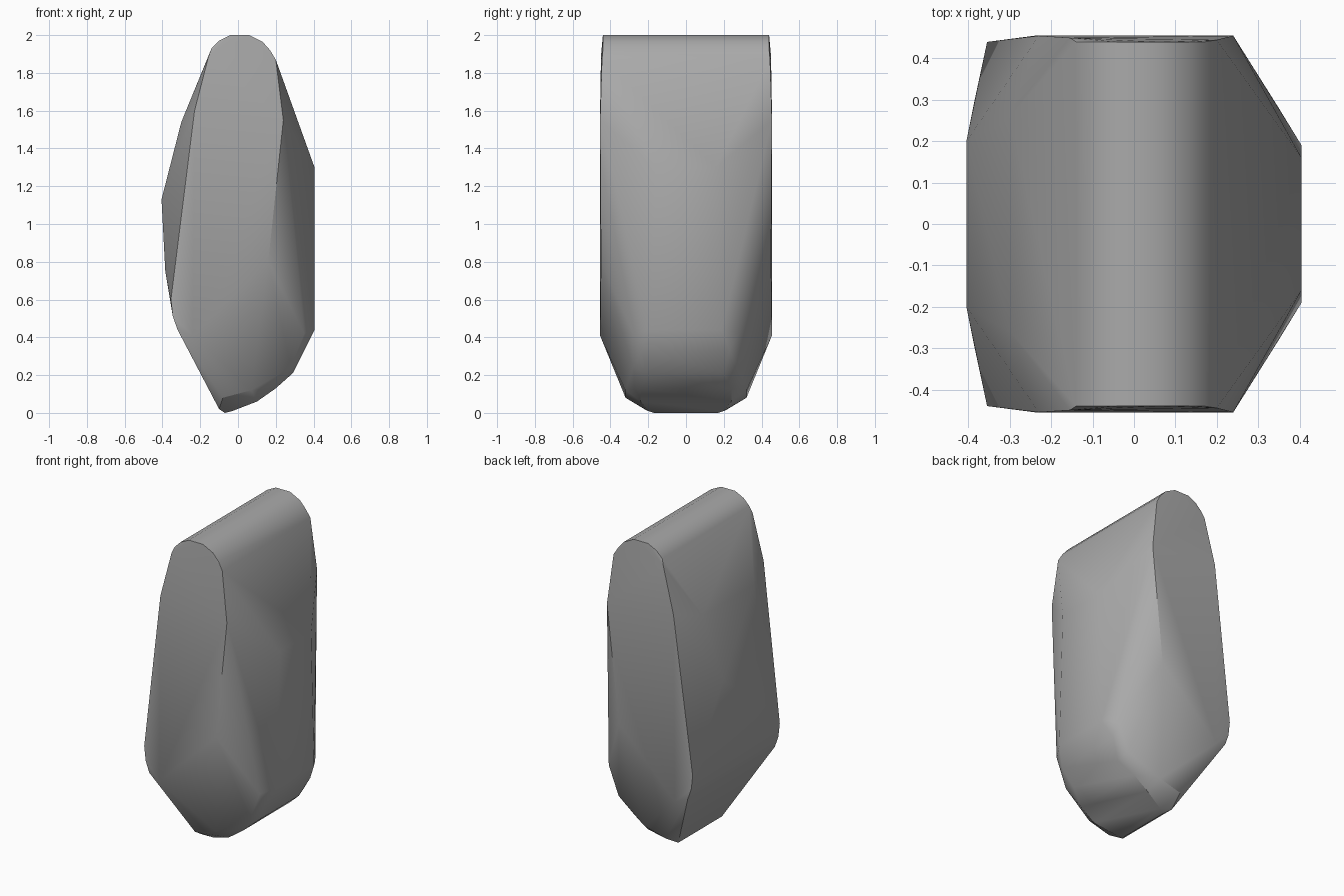
import bpy
import bmesh
import math

cube = bpy.data.objects.get("Cube")
if cube:
    bpy.data.objects.remove(cube, do_unlink=True)

# Stone colour
stone = bpy.data.materials.new("stone_grey")
stone.use_nodes = True
grey = (0.4, 0.4, 0.4, 1)
stone.diffuse_color = grey
bsdf = stone.node_tree.nodes["Principled BSDF"]
bsdf.inputs["Base Color"].default_value = grey
bsdf.inputs["Roughness"].default_value = 0.9

# Corners as (x, z, half depth), mirrored front to back
rounded_ridge = [(-.14, 1.93, .44), (-.1, 1.97, .44), (-.04, 2, .44),
                 (.06, 2, .44), (.13, 1.965, .44), (.17, 1.92, .44)]
end_faces = [(-.155, 1.89, .45), (-.23, 1.6, .455), (-.355, .6, .44),
             (-.345, .51, .44), (-.32, .44, .44), (-.24, .41, .455),
             (.16, .8, .45), (.24, 1.55, .455), (.2, 1.87, .445)]
flanks = [(-.3, 1.54, .26), (-.405, 1.13, .2), (-.385, .75, .3),
          (.405, 1.3, .16), (.405, .44, .19), (.35, .42, .28)]
tapered_base = [(.35, .33, .23), (.29, .21, .2), (.28, .24, .28),
                (.2, .13, .24), (.1, .06, .24), (.07, .12, .32),
                (-.03, .01, .2), (-.07, 0, .17), (-.1, .02, .22),
                (-.08, .08, .32)]

# Boulder: faceted solid wrapped around the corners
bm = bmesh.new()
for x, z, depth in rounded_ridge + end_faces + flanks + tapered_base:
    for side in (-1, 1):
        bm.verts.new((x, side * depth, z))
hull = bmesh.ops.convex_hull(bm, input=bm.verts)
loose = [v for v in bm.verts if not v.link_faces]
bmesh.ops.delete(bm, geom=loose, context='VERTS')
bmesh.ops.recalc_face_normals(bm, faces=bm.faces)

mesh = bpy.data.meshes.new("boulder")
bm.to_mesh(mesh)
bm.free()
mesh.materials.append(stone)
boulder = bpy.data.objects.new("boulder", mesh)
bpy.context.collection.objects.link(boulder)

# Soft shading with crisp main ridges
bpy.ops.object.select_all(action='DESELECT')
boulder.select_set(True)
bpy.context.view_layer.objects.active = boulder
bpy.ops.object.shade_smooth_by_angle(angle=math.radians(30))
